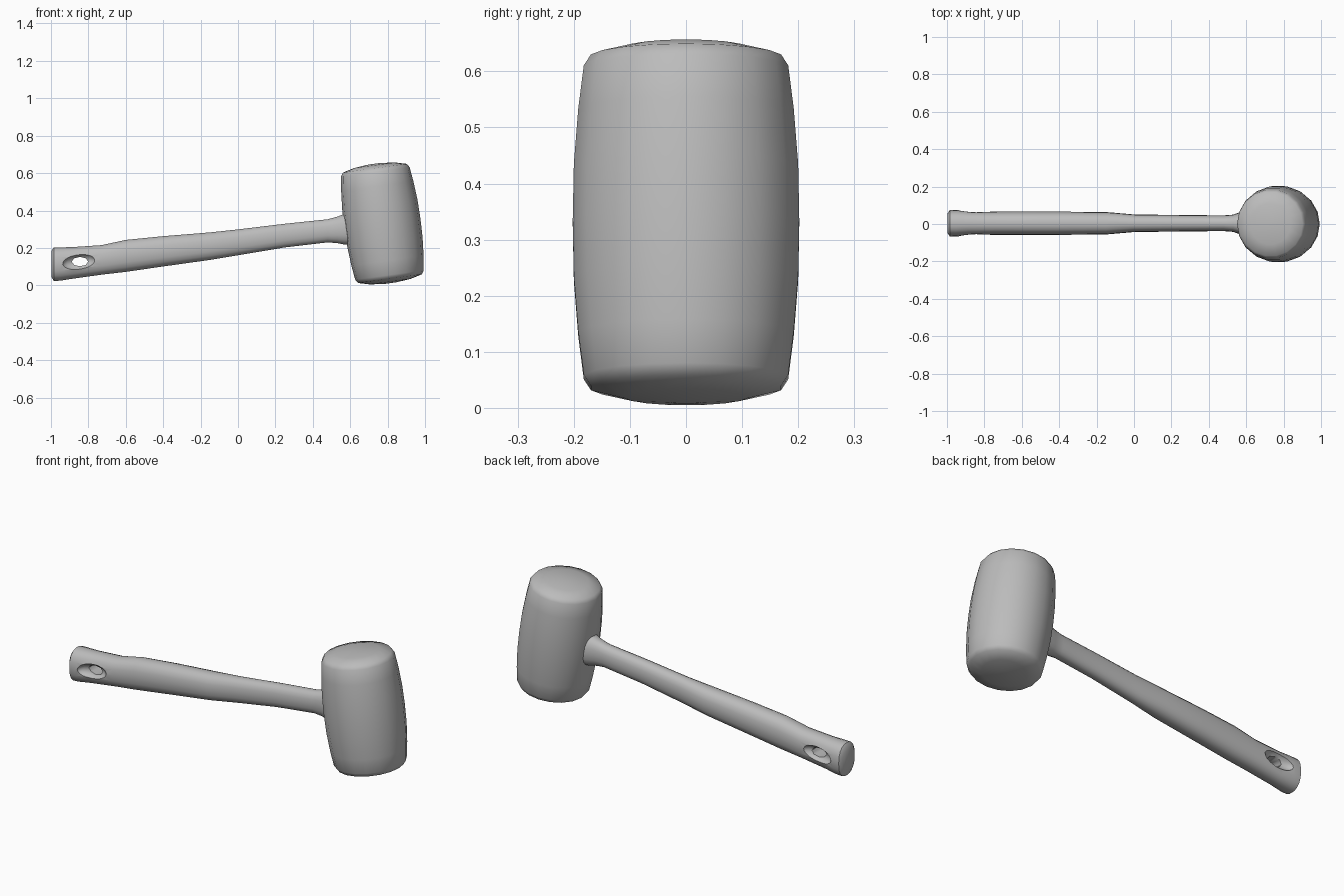
import bpy, bmesh, math
from mathutils import Matrix, Vector

if "Cube" in bpy.data.objects:
    bpy.data.objects.remove(bpy.data.objects["Cube"])

grey = bpy.data.materials.new("plain_grey")
grey.diffuse_color = (0.5, 0.5, 0.5, 1)
grey.use_nodes = True
grey.node_tree.nodes["Principled BSDF"].inputs["Base Color"].default_value = grey.diffuse_color


def loft(name, rings):
    """Skin a closed tube through rings of points, capping both ends."""
    bm = bmesh.new()
    loops = [[bm.verts.new(p) for p in ring] for ring in rings]
    n = len(loops[0])
    for a, b in zip(loops, loops[1:]):
        for i in range(n):
            j = (i + 1) % n
            bm.faces.new((a[i], a[j], b[j], b[i]))
    bm.faces.new(loops[0])
    bm.faces.new(loops[-1])
    bmesh.ops.recalc_face_normals(bm, faces=bm.faces)
    mesh = bpy.data.meshes.new(name)
    bm.to_mesh(mesh)
    bm.free()
    mesh.materials.append(grey)
    obj = bpy.data.objects.new(name, mesh)
    bpy.context.collection.objects.link(obj)
    return obj


def smooth(obj, angle):
    bpy.ops.object.select_all(action='DESELECT')
    obj.select_set(True)
    bpy.context.view_layer.objects.active = obj
    bpy.ops.object.shade_smooth_by_angle(angle=math.radians(angle))


def cut(obj, cutter):
    mod = obj.modifiers.new("cut", 'BOOLEAN')
    mod.object = cutter
    mod.solver = 'EXACT'
    bpy.ops.object.select_all(action='DESELECT')
    obj.select_set(True)
    bpy.context.view_layer.objects.active = obj
    bpy.ops.object.modifier_apply(modifier=mod.name)
    bpy.data.objects.remove(cutter)


# Barrel-shaped head, leaning slightly back towards the handle
SIDES = 18
half = [(0.0, 0.205), (0.1, 0.203), (0.2, 0.195), (0.278, 0.185),
        (0.298, 0.172), (0.314, 0.11), (0.322, 0.03)]
profile = [(-s, r) for s, r in reversed(half[1:])] + half
place = Matrix.Translation((0.772, 0, 0.331)) @ Matrix.Rotation(math.radians(-7.8), 4, 'Y')
turn = [2 * math.pi * i / SIDES for i in range(SIDES)]
head = loft("mallet_head", [
    [place @ Vector((r * math.cos(a), r * math.sin(a), s)) for a in turn]
    for s, r in profile])
smooth(head, 50)

# Handle sections: x, top z, bottom z, half width
sections = [
    (-0.998, 0.185, 0.045, 0.052), (-0.985, 0.203, 0.022, 0.070),
    (-0.95, 0.204, 0.024, 0.071), (-0.88, 0.206, 0.035, 0.064),
    (-0.73, 0.216, 0.056, 0.062), (-0.60, 0.244, 0.071, 0.062),
    (-0.40, 0.264, 0.100, 0.062), (-0.15, 0.284, 0.135, 0.060),
    (0.0, 0.300, 0.160, 0.047), (0.25, 0.330, 0.202, 0.044),
    (0.48, 0.354, 0.229, 0.042), (0.53, 0.368, 0.225, 0.046),
    (0.57, 0.383, 0.217, 0.060), (0.64, 0.395, 0.215, 0.066)]


def soft(v):
    """Square the ellipse off a little."""
    return math.copysign(abs(v) ** 0.85, v)


handle = loft("handle", [
    [(x, 0.004 + w * soft(math.cos(a)),
      (top + low) / 2 + (top - low) / 2 * soft(math.sin(a))) for a in turn]
    for x, top, low, w in sections])

# Hanging hole with a dished hollow on each side
for side in (-1, 1):
    bpy.ops.mesh.primitive_uv_sphere_add(
        segments=16, ring_count=10, radius=1,
        location=(-0.85, 0.004 + side * 0.074, 0.125), rotation=(0, math.radians(-8), 0))
    dish = bpy.context.object
    dish.scale = (0.09, 0.042, 0.042)
    cut(handle, dish)
bpy.ops.mesh.primitive_cylinder_add(
    vertices=8, radius=1, depth=0.4, location=(-0.845, 0, 0.127),
    rotation=(math.pi / 2, 0, 0))
hole = bpy.context.object
hole.scale = (0.044, 0.025, 1)
cut(handle, hole)
smooth(handle, 45)
